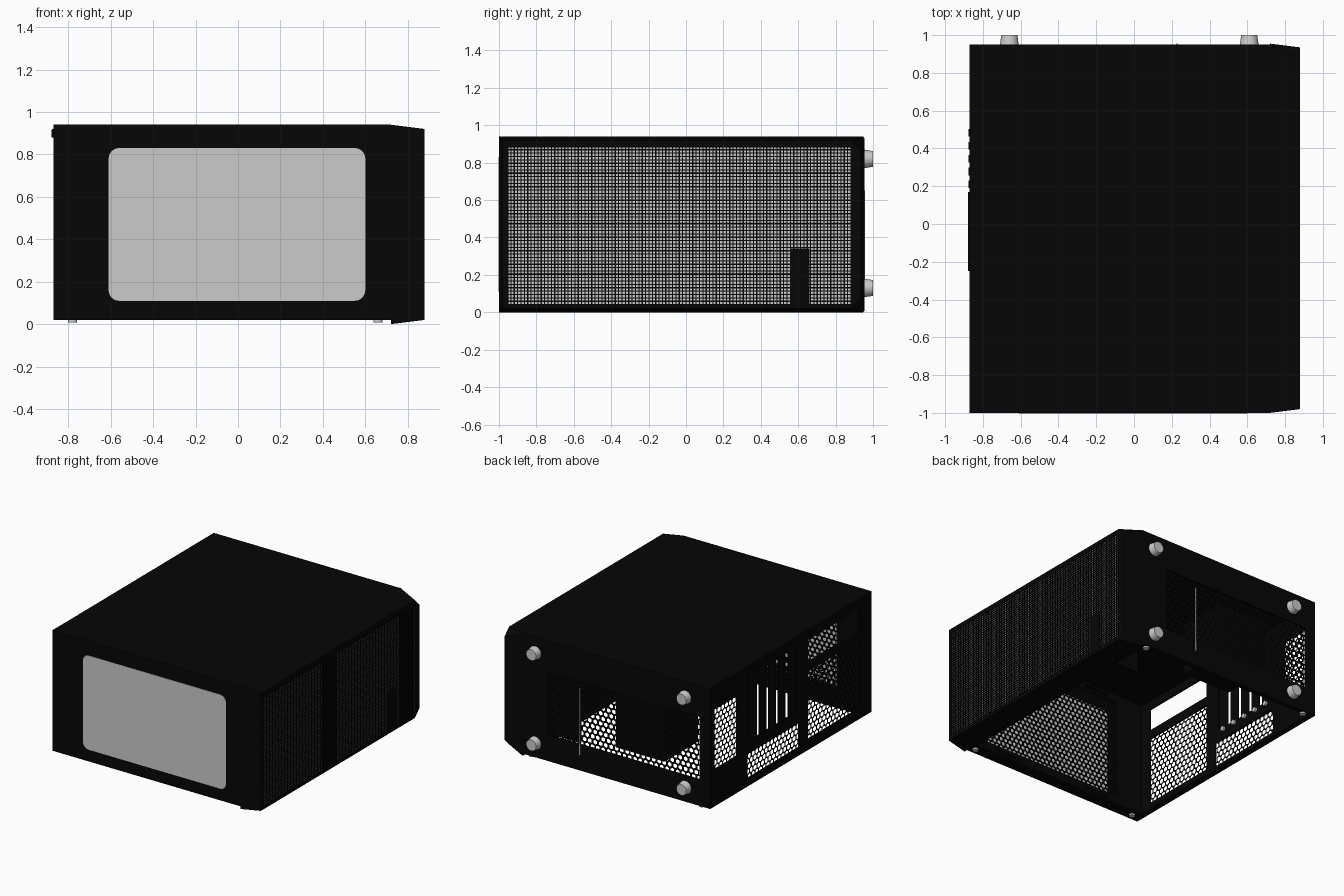
import bpy, bmesh, math
from mathutils import Vector

if "Cube" in bpy.data.objects:
    bpy.data.objects.remove(bpy.data.objects["Cube"])


def material(name, value):
    m = bpy.data.materials.new(name)
    m.use_nodes = True
    colour = (value, value, value, 1)
    m.diffuse_color = colour
    m.node_tree.nodes["Principled BSDF"].inputs["Base Color"].default_value = colour
    return m


BLACK = material("black paint", 0.0018)
LIGHT = material("light grey", 0.6)


def at(axis, u, v, d):
    """Point at (u, v) on the plane that lies at d along the axis."""
    return Vector({"x": (d, u, v), "y": (u, d, v), "z": (u, v, d)}[axis])


def finish(name, bm, mats, thickness=0.0):
    mesh = bpy.data.meshes.new(name)
    bm.to_mesh(mesh)
    bm.free()
    obj = bpy.data.objects.new(name, mesh)
    bpy.context.collection.objects.link(obj)
    for m in mats:
        mesh.materials.append(m)
    if thickness:
        mod = obj.modifiers.new("thickness", "SOLIDIFY")
        mod.thickness = thickness
        mod.offset = 0
    return obj


def wall(name, axis, d, us, vs, openings=(), thickness=0.012):
    """Flat sheet with rectangular openings (u0, u1, v0, v1)."""
    bm = bmesh.new()
    ub = sorted(set(us) | {o[i] for o in openings for i in (0, 1)})
    vb = sorted(set(vs) | {o[i] for o in openings for i in (2, 3)})
    grid = [[bm.verts.new(at(axis, u, v, d)) for v in vb] for u in ub]
    for i in range(len(ub) - 1):
        for j in range(len(vb) - 1):
            cu, cv = (ub[i] + ub[i + 1]) / 2, (vb[j] + vb[j + 1]) / 2
            if not any(o[0] < cu < o[1] and o[2] < cv < o[3] for o in openings):
                bm.faces.new((grid[i][j], grid[i + 1][j], grid[i + 1][j + 1], grid[i][j + 1]))
    bmesh.ops.delete(bm, geom=[v for v in bm.verts if not v.link_faces], context="VERTS")
    return finish(name, bm, [BLACK], thickness)


def perforated(name, axis, d, area, pitch, rim, sides=6, recess=0.0):
    """Sheet tiled with square or hexagonal holes, open or recessed."""
    bm = bmesh.new()
    u0, u1, v0, v1 = area
    hexed = sides == 6
    step = pitch * math.sqrt(3) / 2 if hexed else pitch
    radius = pitch / math.sqrt(3) if hexed else pitch / math.sqrt(2)
    turn = math.pi / sides
    angles = [turn + 2 * math.pi * k / sides for k in range(sides)]
    for r in range(math.ceil((v1 - v0) / step)):
        shift = pitch / 2 if hexed and r % 2 else 0
        for c in range(math.ceil((u1 - u0) / pitch)):
            u, v = u0 + (c + 0.5) * pitch + shift, v0 + (r + 0.5) * step
            bm.faces.new([bm.verts.new(at(axis, u + radius * math.cos(a),
                                          v + radius * math.sin(a), d)) for a in angles])
    bm.normal_update()
    holes = list(bm.faces)
    bmesh.ops.inset_individual(bm, faces=holes, thickness=rim)
    if recess:
        bm.normal_update()
        bmesh.ops.inset_individual(bm, faces=holes, thickness=0.0001, depth=-recess)
        for f in holes:
            f.material_index = 1
    else:
        bmesh.ops.delete(bm, geom=holes, context="FACES")
    return finish(name, bm, [BLACK, LIGHT])


def box(name, lo, hi, mat=BLACK):
    bm = bmesh.new()
    bmesh.ops.create_cube(bm, size=1)
    for v in bm.verts:
        v.co = Vector([(a + b) / 2 + c * (b - a) for a, b, c in zip(lo, hi, v.co)])
    return finish(name, bm, [mat])


def knob(name, loc, axis, r1, r2, depth, mat):
    rot = {"x": (0, math.pi / 2, 0), "y": (-math.pi / 2, 0, 0), "z": (0, 0, 0)}[axis]
    bpy.ops.mesh.primitive_cone_add(vertices=24, radius1=r1, radius2=r2, depth=depth,
                                    location=loc, rotation=rot)
    obj = bpy.context.object
    obj.name = name
    obj.data.materials.append(mat)
    bpy.ops.object.shade_smooth_by_angle()


def grown(o, m):
    return (o[0] - m, o[1] + m, o[2] - m, o[3] + m)


BACK, FRONT = -0.87, 0.72          # shell ends along x
YS, ZS = (-0.994, 0.944), (0.02, 0.934)

# Outer shell: closed side, open side with a flange
wall("closed_side_panel", "z", 0.934, (BACK, FRONT), (-1.0, 0.95))
wall("open_side_flange", "z", 0.026, (BACK, FRONT), (-1.0, 0.95), [(-0.83, 0.68, -0.91, 0.91)])

# Window panel with its perforated inner wall
wall("window_panel", "y", -0.994, (BACK, FRONT), ZS, [(-0.59, 0.58, 0.13, 0.81)])
bm = bmesh.new()
corners = []
for cx, cz, start in ((0.55, 0.78, 0), (-0.56, 0.78, 1), (-0.56, 0.16, 2), (0.55, 0.16, 3)):
    for k in range(7):
        a = (start + k / 6) * math.pi / 2
        corners.append(bm.verts.new((cx + 0.05 * math.cos(a), -0.999, cz + 0.05 * math.sin(a))))
bm.faces.new(corners)
finish("window", bm, [LIGHT], 0.006)
vent = (-0.62, 0.56, 0.11, 0.87)
slots = [(u, u + 0.22, v, v + 0.02) for u in (-0.55, 0.25) for v in (0.06, 0.89)]
wall("inner_window_wall", "y", -0.94, (BACK, FRONT), ZS, [vent] + slots)
perforated("inner_window_mesh", "y", -0.943, grown(vent, 0.01), 0.04, 0.009)

# Rear wall: vents, port opening, expansion slots
side_vent = (0.62, 0.9, 0.3, 0.76)
low_vent = (-0.13, 0.5, 0.08, 0.27)
fan_vent = (-0.85, -0.23, 0.1, 0.62)
port_opening = (-0.85, -0.23, 0.69, 0.86)
card_opening = (-0.1, 0.48, 0.36, 0.86)
rear_slots = [(y, y + 0.14, 0.045, 0.06) for y in (-0.8, -0.42, -0.08, 0.3)]
wall("rear_wall", "x", -0.864, YS, ZS,
     [side_vent, low_vent, fan_vent, port_opening, card_opening] + rear_slots)
for label, o in (("side", side_vent), ("low", low_vent), ("fan", fan_vent)):
    perforated("rear_" + label + "_mesh", "x", -0.862, grown(o, 0.012), 0.045, 0.007)
for i in range(5):
    y = -0.04 + 0.116 * i
    box("slot_cover", (-0.865, y - 0.045, 0.35), (-0.86, y + 0.045, 0.87))
    knob("slot_screw", (-0.853, y, 0.345), "x", 0.018, 0.018, 0.022, LIGHT)
    knob("rear_knob", (-0.87, 0.21 + 0.068 * i, 0.9), "x", 0.02, 0.02, 0.012, BLACK)
box("rear_lip", (-0.88, -0.25, 0.88), (-0.865, 0.17, 0.915))

# Base wall with vent and four feet
base_vent = (-0.78, 0.5, 0.22, 0.7)
wall("base_wall", "y", 0.944, (BACK, FRONT), ZS, [base_vent])
perforated("base_mesh", "y", 0.942, grown(base_vent, 0.012), 0.045, 0.009)
box("filter_edge", (0.226, 0.95, 0.14), (0.234, 0.956, 0.65), LIGHT)
for x in (-0.66, 0.61):
    for z in (0.13, 0.82):
        knob("foot", (x, 0.975, z), "y", 0.05, 0.042, 0.05, LIGHT)
for x in (-0.78, 0.66):
    for y in (-0.95, 0.92):
        knob("flange_screw", (x, y, 0.014), "z", 0.022, 0.022, 0.012, LIGHT)

# Drive cage and bracket inside
box("drive_cage", (-0.45, 0.5, 0.25), (-0.04, 0.9, 0.65))
box("front_bracket", (0.47, 0.59, 0.03), (0.7, 0.6, 0.6))

# Tapered front cover with cut corners towards the base
bm = bmesh.new()
rings = []
for x, y0, y1, z0, z1, cut in ((FRONT, -1.0, 0.955, 0.0, 0.94, 0.01),
                               (0.88, -0.98, 0.935, 0.02, 0.92, 0.055)):
    outline = ((y0, z0), (y1 - cut, z0), (y1, z0 + cut),
               (y1, z1 - cut), (y1 - cut, z1), (y0, z1))
    rings.append([bm.verts.new((x, y, z)) for y, z in outline])
back_ring, front_ring = rings
for i in range(6):
    j = (i + 1) % 6
    bm.faces.new((back_ring[i], back_ring[j], front_ring[j], front_ring[i]))
bm.faces.new(back_ring[::-1])
bm.faces.new(front_ring[1:5])
bmesh.ops.recalc_face_normals(bm, faces=bm.faces)
finish("front_cover", bm, [BLACK])
face = (-0.95, 0.88, 0.045, 0.88)
wall("front_rim", "x", 0.878, (-0.98, 0.88), (0.02, 0.92), [face], 0.004)
perforated("front_mesh", "x", 0.875, grown(face, 0.004), 0.018, 0.0042, 4, 0.005)
box("port_block", (0.873, 0.56, 0.045), (0.878, 0.66, 0.34))
